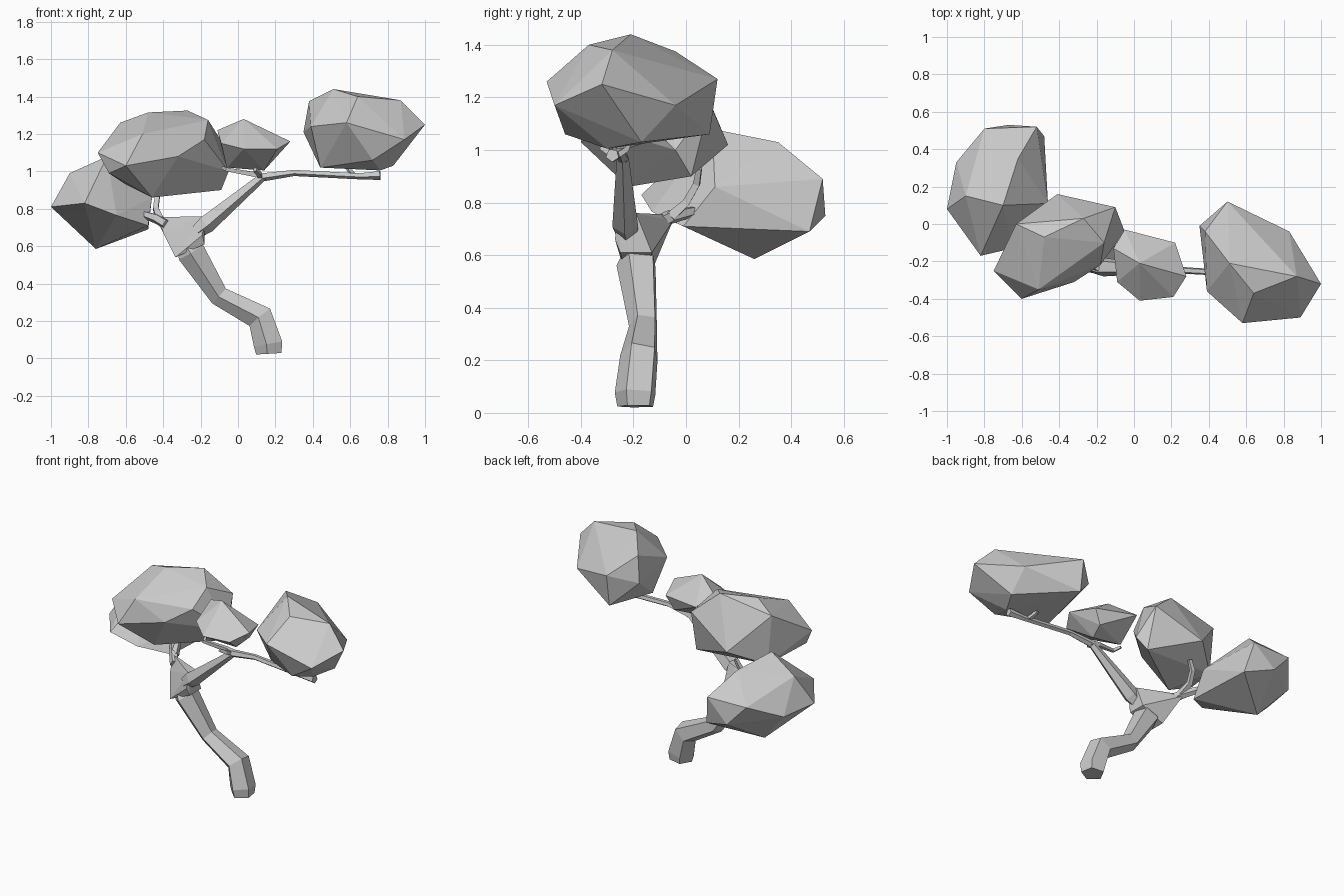
import bpy, bmesh, math
from mathutils import Vector


def make_object(name, bm):
    bmesh.ops.recalc_face_normals(bm, faces=bm.faces[:])
    mesh = bpy.data.meshes.new(name)
    bm.to_mesh(mesh)
    bm.free()
    obj = bpy.data.objects.new(name, mesh)
    bpy.context.collection.objects.link(obj)
    return obj


def faceted_clump(name, corners):
    """Convex faceted solid spanning a few corner points."""
    bm = bmesh.new()
    for c in corners:
        bm.verts.new(c)
    bmesh.ops.convex_hull(bm, input=bm.verts[:])
    loose = [v for v in bm.verts if not v.link_faces]
    bmesh.ops.delete(bm, geom=loose, context='VERTS')
    return make_object(name, bm)


def limb(name, path, sides=5, turn=0.0):
    """Tapered tube; every path entry is x, y, z, radius."""
    pts = [Vector(p[:3]) for p in path]
    bm = bmesh.new()
    rings = []
    side, old = None, None
    for i, p in enumerate(pts):
        a = (p - pts[i - 1]).normalized() if i else Vector()
        b = (pts[i + 1] - p).normalized() if i + 1 < len(pts) else Vector()
        d = (a + b).normalized()
        if side is None:
            side = d.orthogonal().normalized()
        else:
            side = old.rotation_difference(d) @ side
        old = d
        up = d.cross(side)
        ring = []
        for k in range(sides):
            t = turn + math.tau * k / sides
            ring.append(bm.verts.new(p + path[i][3] * (side * math.cos(t) + up * math.sin(t))))
        rings.append(ring)
    for lo, hi in zip(rings, rings[1:]):
        for k in range(sides):
            n = (k + 1) % sides
            bm.faces.new((lo[k], lo[n], hi[n], hi[k]))
    bm.faces.new(rings[0])
    bm.faces.new(rings[-1])
    return make_object(name, bm)


# Leaning trunk with a rounded foot
limb("trunk", [(0.168, -0.19, 0.025, 0.072), (0.165, -0.19, 0.075, 0.082),
               (0.12, -0.175, 0.22, 0.076), (-0.10, -0.16, 0.335, 0.057),
               (-0.25, -0.185, 0.57, 0.08), (-0.28, -0.187, 0.62, 0.05)])

# Flared fork at the top of the trunk
faceted_clump("trunk_fork", [(-0.335, -0.235, 0.54), (-0.335, -0.13, 0.54), (-0.18, -0.25, 0.61),
                             (-0.18, -0.13, 0.61), (-0.19, -0.27, 0.66), (-0.18, -0.26, 0.76),
                             (-0.18, -0.19, 0.76), (-0.42, -0.08, 0.755), (-0.43, -0.05, 0.73),
                             (-0.40, -0.14, 0.67)])

# Branches and twigs
limb("right_branch", [(-0.22, -0.225, 0.68, 0.04), (-0.17, -0.23, 0.72, 0.052),
                      (0.13, -0.24, 0.97, 0.025), (0.30, -0.25, 0.993, 0.018),
                      (0.65, -0.27, 0.975, 0.018), (0.76, -0.28, 0.98, 0.026)])
limb("right_twig", [(0.62, -0.27, 0.975, 0.016), (0.60, -0.23, 1.00, 0.014),
                    (0.57, -0.21, 1.05, 0.012)], 4)
limb("middle_twig", [(0.15, -0.24, 0.97, 0.022), (0.08, -0.24, 0.985, 0.018),
                     (-0.06, -0.27, 1.01, 0.014), (-0.08, -0.22, 1.02, 0.01)], 4)
limb("middle_side_twig", [(0.12, -0.24, 0.97, 0.018), (0.11, -0.29, 0.99, 0.016),
                          (0.09, -0.32, 1.01, 0.014)], 4)
limb("left_branch", [(-0.38, -0.12, 0.715, 0.03), (-0.43, -0.06, 0.745, 0.028),
                     (-0.49, 0.02, 0.765, 0.022), (-0.55, 0.09, 0.77, 0.016)])
limb("left_twig", [(-0.42, -0.06, 0.745, 0.026), (-0.44, 0.0, 0.80, 0.02),
                   (-0.43, 0.04, 0.87, 0.018), (-0.40, 0.05, 0.93, 0.014)], 4)

# Foliage clumps
faceted_clump("right_foliage", [
    (1.0, -0.32, 1.25), (0.89, -0.50, 1.17), (0.58, -0.53, 1.26), (0.39, -0.36, 1.24),
    (0.35, -0.01, 1.21), (0.50, 0.12, 1.27), (0.83, -0.04, 1.17), (0.51, -0.21, 1.44),
    (0.64, -0.37, 1.40), (0.87, -0.28, 1.38), (0.38, -0.04, 1.375), (0.50, 0.09, 1.06),
    (0.83, -0.17, 1.03), (0.44, -0.28, 1.02), (0.72, -0.46, 1.06), (0.76, -0.30, 1.005)])
faceted_clump("middle_foliage", [
    (-0.05, -0.03, 1.15), (0.22, -0.10, 1.13), (0.28, -0.28, 1.16), (0.21, -0.39, 1.12),
    (0.03, -0.41, 1.12), (-0.09, -0.31, 1.15), (-0.11, -0.13, 1.22), (0.03, -0.21, 1.28),
    (0.14, -0.22, 1.005), (-0.06, -0.20, 1.02), (0.17, -0.12, 1.04)])
faceted_clump("left_front_foliage", [
    (-0.75, -0.25, 1.10), (-0.51, -0.35, 1.20), (-0.60, -0.40, 1.03), (-0.32, -0.31, 1.08),
    (-0.18, -0.22, 1.17), (-0.05, -0.04, 1.00), (-0.10, 0.09, 1.18), (-0.41, 0.16, 1.02),
    (-0.63, 0.0, 1.26), (-0.48, -0.07, 1.315), (-0.27, 0.03, 1.325), (-0.16, -0.10, 1.275),
    (-0.09, 0.02, 0.90), (-0.46, -0.22, 0.86), (-0.69, -0.28, 0.99), (-0.60, 0.0, 0.93)])
faceted_clump("left_back_foliage", [
    (-1.0, 0.08, 0.81), (-0.95, 0.33, 0.80), (-0.80, 0.51, 0.89), (-0.67, 0.53, 0.75),
    (-0.52, 0.52, 0.89), (-0.48, 0.47, 0.69), (-0.46, 0.11, 0.86), (-0.65, -0.13, 0.765),
    (-0.82, -0.17, 0.83), (-0.62, 0.35, 1.03), (-0.90, 0.15, 0.99), (-0.70, 0.10, 1.08),
    (-0.76, 0.26, 0.585), (-0.48, -0.01, 0.71)])
